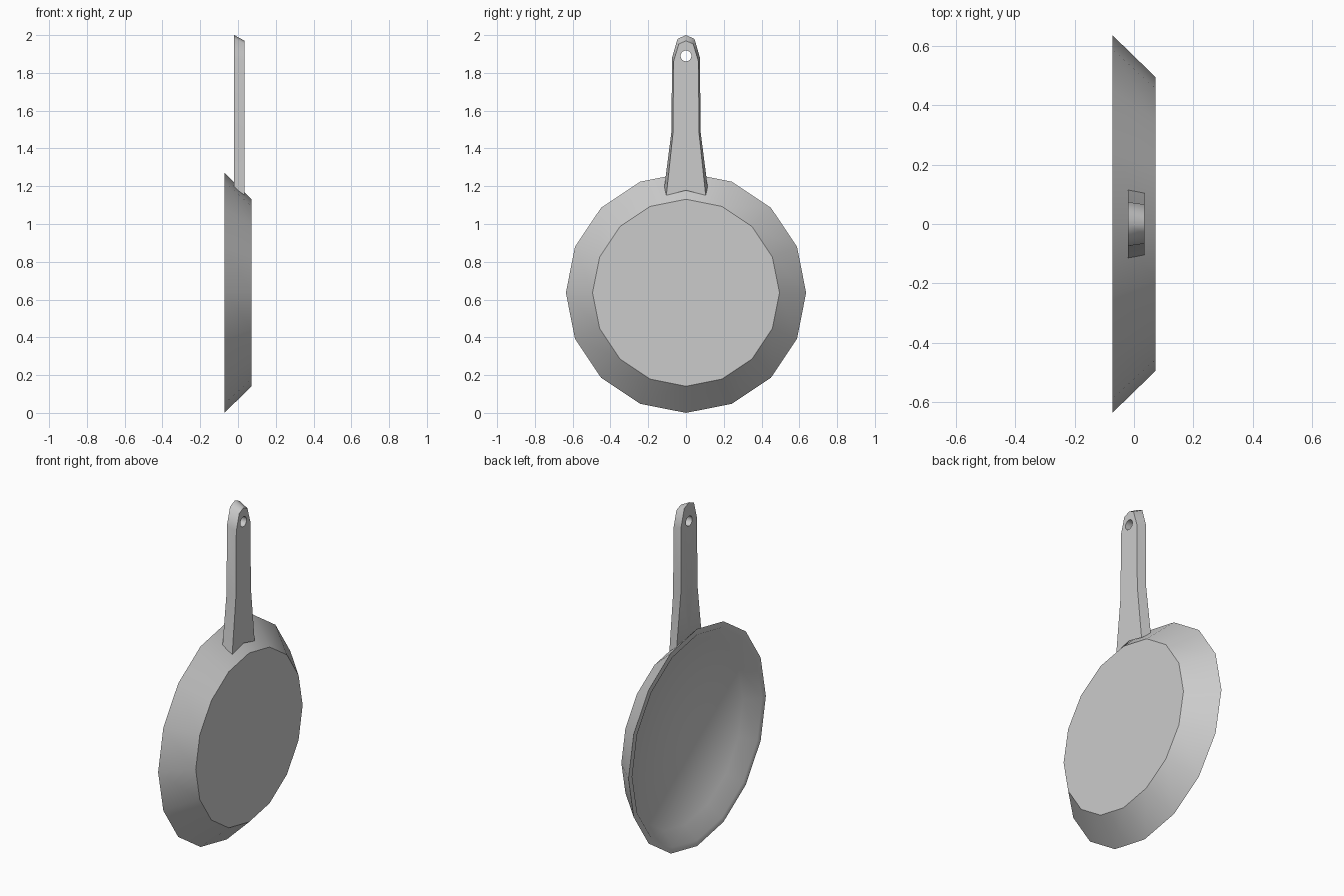
import bpy, bmesh, math
from mathutils import Vector, Matrix

cube = bpy.data.objects.get("Cube")
if cube:
    bpy.data.objects.remove(cube, do_unlink=True)

GREY = (0.6, 0.6, 0.6, 1)
metal = bpy.data.materials.new("light grey metal")
metal.use_nodes = True
metal.diffuse_color = GREY
metal.node_tree.nodes["Principled BSDF"].inputs["Base Color"].default_value = GREY


def finish(name, bm):
    bmesh.ops.recalc_face_normals(bm, faces=bm.faces[:])
    mesh = bpy.data.meshes.new(name)
    bm.to_mesh(mesh)
    bm.free()
    obj = bpy.data.objects.new(name, mesh)
    bpy.context.collection.objects.link(obj)
    mesh.materials.append(metal)
    return obj


def bridge(bm, a, b):
    for i in range(len(a)):
        j = (i + 1) % len(a)
        bm.faces.new((a[i], a[j], b[j], b[i]))


# Pan: (radius, x) profile turned about a horizontal axis, base to inner floor
SIDES = 16
CENTRE_Z = 0.636
profile = [(0.495, 0.0725), (0.636, -0.0725), (0.602, -0.0725), (0.53, 0.002)]
bm = bmesh.new()
rings = []
for r, x in profile:
    angles = [2 * math.pi * i / SIDES for i in range(SIDES)]
    rings.append([bm.verts.new((x, r * math.sin(a), CENTRE_Z + r * math.cos(a)))
                  for a in angles])
for a, b in zip(rings, rings[1:]):
    bridge(bm, a, b)
bm.faces.new(rings[0])
bm.faces.new(rings[-1])

# Crisp edges at the base and outer rim, soft shading elsewhere
for face in bm.faces:
    face.smooth = True
for ring in rings[:2]:
    for i in range(SIDES):
        bm.edges.get((ring[i - 1], ring[i])).smooth = False
finish("pan_body", bm)

# Handle: two half outlines (y, z), mirrored and joined into a tapered bar
inner_half = [(0, 1.222), (0.115, 1.193), (0.077, 1.49),
              (0.074, 1.88), (0.045, 1.98), (0, 2.0)]
outer_half = [(0, 1.178), (0.104, 1.152), (0.069, 1.48),
              (0.066, 1.86), (0.038, 1.953), (0, 1.97)]
bm = bmesh.new()
loops = []
for x, half in ((-0.02, inner_half), (0.035, outer_half)):
    outline = half + [(-y, z) for y, z in reversed(half[1:-1])]
    loops.append([bm.verts.new((x, y, z)) for y, z in outline])
bridge(bm, *loops)
for loop in loops:
    bm.faces.new(loop)
handle = finish("handle", bm)

# Hanging hole through the handle tip
bm = bmesh.new()
place = Matrix.Translation(Vector((0, 0, 1.89))) @ Matrix.Rotation(math.pi / 2, 4, 'Y')
bmesh.ops.create_cone(bm, cap_ends=True, segments=16, radius1=0.029,
                      radius2=0.029, depth=0.3, matrix=place)
cutter = finish("hole_cutter", bm)
cutter.hide_render = True
cut = handle.modifiers.new("hanging hole", 'BOOLEAN')
cut.operation = 'DIFFERENCE'
cut.solver = 'EXACT'
cut.object = cutter
bpy.ops.object.select_all(action='DESELECT')
handle.select_set(True)
bpy.context.view_layer.objects.active = handle
bpy.ops.object.modifier_apply(modifier=cut.name)
bpy.data.objects.remove(cutter, do_unlink=True)
bpy.ops.object.shade_smooth_by_angle(angle=math.radians(60))
